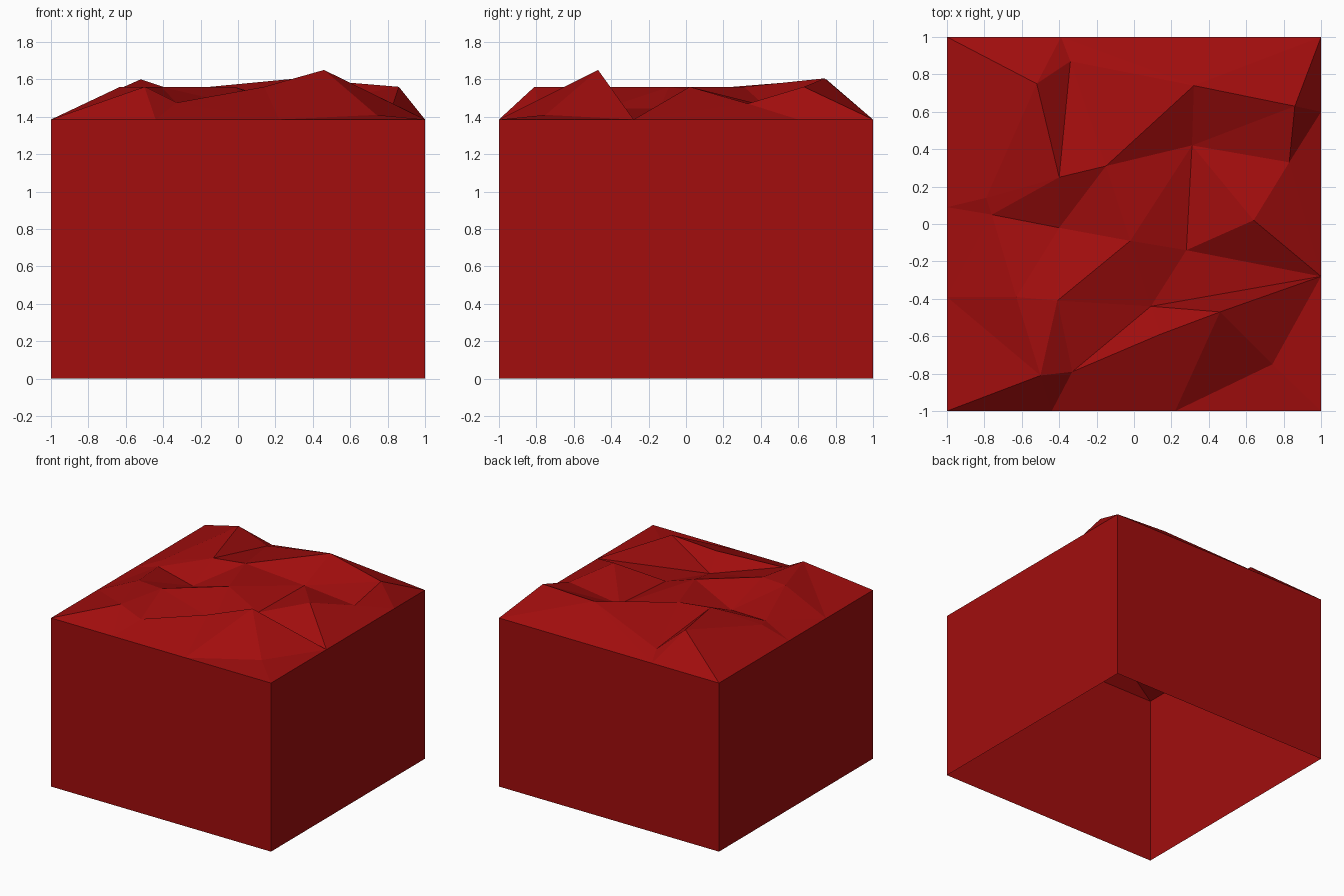
import bpy, bmesh
from mathutils import Vector
from mathutils.geometry import delaunay_2d_cdt

if "Cube" in bpy.data.objects:
    bpy.data.objects.remove(bpy.data.objects["Cube"])

RIM = 1.385

# one flat colour
red = bpy.data.materials.new("deep_red")
red.diffuse_color = (0.36, 0.004, 0.004, 1)
red.use_nodes = True
red.node_tree.nodes["Principled BSDF"].inputs["Base Color"].default_value = red.diffuse_color

# rim points, in order around the block
rim = {'FL': (-1, -1), 'f1': (-.44, -1), 'f2': (.22, -1), 'FR': (1, -1),
       'r1': (1, -.28), 'r2': (1, .6), 'BR': (1, 1), 'b1': (-.39, 1),
       'BL': (-1, 1), 'l1': (-1, .09), 'l2': (-1, -.39)}

# peaks and dips of the rough top
rock = {'a': (-.52, .75, 1.60), 'b': (-.34, .87, 1.44), 'c': (.86, .63, 1.56),
        'd': (.32, .74, 1.605), 'e': (.31, .42, 1.46), 'f': (.83, .33, 1.47),
        'g': (.64, .02, 1.56), 'h': (.28, -.14, 1.445), 'i': (-.02, -.09, 1.56),
        'j': (-.15, .31, 1.56), 'k': (-.40, .25, 1.56), 'm': (-.76, .05, 1.47),
        'n': (-.79, .14, 1.48), 'o': (-.40, -.02, 1.435), 'p': (-.41, -.41, 1.56),
        'q': (-.63, -.39, 1.56), 's': (-.33, -.79, 1.475), 't': (-.50, -.81, 1.56),
        'u': (.14, -.59, 1.56), 'v': (.46, -.47, 1.65), 'w': (.74, -.75, 1.41),
        'x': (.09, -.44, 1.443)}

# ridges and valleys that the triangles must follow
creases = """BL a k j i h r1|a b d c BR|b b1|b k|j d|j e d|e h g f e|f c|f r2|
g r1|m o i x u|m n BL|n l1|n k|k o p s|m q t FL|q p|q l2|t s u v r1|s f1|
x h|x v|x r1|x p|v w FR|v f2"""

pts = {k: Vector((*p, RIM)) for k, p in rim.items()}
pts.update({k: Vector(p) for k, p in rock.items()})
names = list(pts)
ring = list(rim)
edges = [(ring[i - 1], ring[i]) for i in range(len(ring))]
for line in creases.split('|'):
    chain = line.split()
    edges += list(zip(chain, chain[1:]))
edges = [(names.index(a), names.index(b)) for a, b in edges]

flat, _, faces, origin, _, _ = delaunay_2d_cdt(
    [pts[n].xy for n in names], edges, [], 0, 1e-4)

bm = bmesh.new()
top = []
for co, src in zip(flat, origin):
    z = pts[names[src[0]]].z if src else 1.5
    top.append(bm.verts.new((co.x, co.y, z)))

# rough top
for f in faces:
    face = bm.faces.new([top[i] for i in f])
    face.normal_update()
    if face.normal.z < 0:
        face.normal_flip()

# four walls, open underneath
corners = [(-1, -1), (1, -1), (1, 1), (-1, 1)]
for i in range(4):
    (x0, y0), (x1, y1) = corners[i - 1], corners[i]
    bm.faces.new([bm.verts.new(p) for p in
                  ((x0, y0, 0), (x1, y1, 0), (x1, y1, RIM), (x0, y0, RIM))])

mesh = bpy.data.meshes.new("rock_block")
bm.to_mesh(mesh)
bm.free()
mesh.materials.append(red)
block = bpy.data.objects.new("rock_block", mesh)
bpy.context.collection.objects.link(block)
